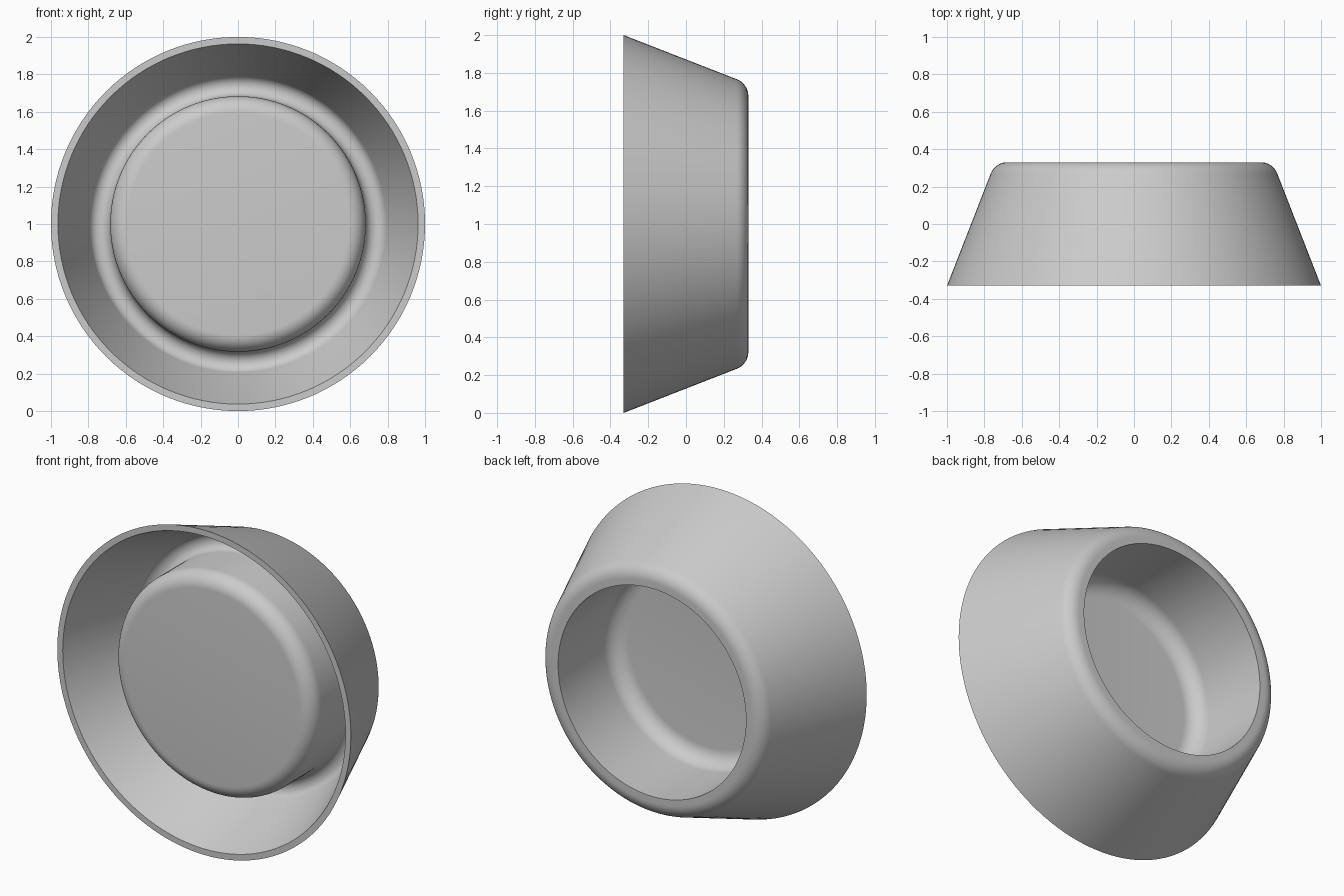
import bpy, bmesh
from math import cos, sin, radians, atan, pi, tan
from mathutils import Vector, Matrix

cube = bpy.data.objects.get("Cube")
if cube:
    bpy.data.objects.remove(cube)

SEGMENTS = 128
HALF = 0.33                      # half of the depth along y
SLOPE = 0.39                     # radius lost per unit of depth
DRAFT = atan(SLOPE)


def arc(r, y, radius, start, end, steps=10):
    """Points (radius, y) on an arc, angles in degrees."""
    angles = [radians(start + (end - start) * i / steps) for i in range(steps + 1)]
    return [(r + radius * cos(a), y + radius * sin(a)) for a in angles]


# Material
grey = bpy.data.materials.new("plain grey")
grey.use_nodes = True
colour = (0.6, 0.6, 0.6, 1)
grey.diffuse_color = colour
grey.node_tree.nodes["Principled BSDF"].inputs["Base Color"].default_value = colour

# Rounded outer shoulder, tangent to the sloping side and the flat rim
draft = DRAFT * 180 / pi
shoulder = 0.095
corner = 1 - SLOPE * 2 * HALF
shoulder_r = corner - shoulder * tan((pi / 2 - DRAFT) / 2)

# Round groove between the sloping skirt and the well wall
groove = 0.057
groove_r = 0.683 + groove
groove_y = (0.963 - groove_r - groove / cos(DRAFT)) / SLOPE - HALF

# Cross-section from the inside floor centre around to the underside centre
profile = [(0, -0.21)]
profile += arc(0.54, -0.11, 0.10, -90, 0)                            # floor fillet
profile += [(0.64, HALF)]                                            # opening edge
profile += arc(shoulder_r, HALF - shoulder, shoulder, 90, draft)     # shoulder
profile += [(1, -HALF), (0.963, -HALF)]                              # foot ring
profile += arc(groove_r, groove_y, groove, draft, 180, 16)           # groove
profile += arc(0.593, -0.16, 0.09, 0, -90)                           # underside edge
profile += [(0, -0.25)]

# Revolve the cross-section about the y axis
bm = bmesh.new()
verts = [bm.verts.new((r, y, 0)) for r, y in profile]
edges = [bm.edges.new(pair) for pair in zip(verts, verts[1:])]
bmesh.ops.spin(bm, geom=verts + edges, cent=(0, 0, 0), axis=(0, 1, 0),
               angle=2 * pi, steps=SEGMENTS, use_merge=False)
bmesh.ops.remove_doubles(bm, verts=bm.verts, dist=0.0001)
bmesh.ops.recalc_face_normals(bm, faces=bm.faces)
bmesh.ops.translate(bm, verts=bm.verts, vec=(0, 0, 1))

mesh = bpy.data.meshes.new("flared_bowl")
bm.to_mesh(mesh)
bm.free()
mesh.materials.append(grey)
bowl = bpy.data.objects.new("flared_bowl", mesh)
bpy.context.collection.objects.link(bowl)

# Smooth curves, crisp rim edges
bpy.ops.object.select_all(action="DESELECT")
bowl.select_set(True)
bpy.context.view_layer.objects.active = bowl
bpy.ops.object.shade_smooth_by_angle(angle=radians(30))
